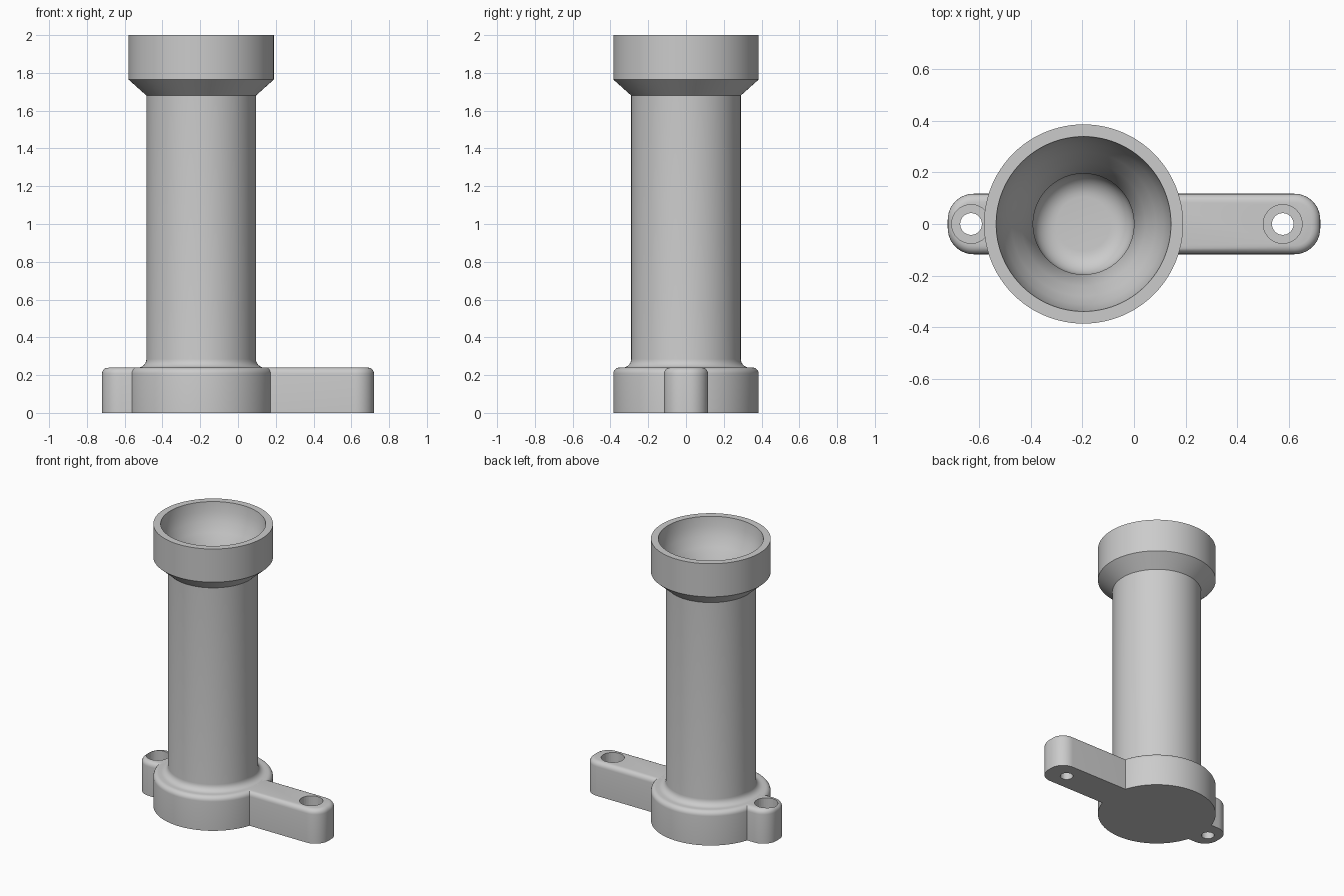
import bpy, bmesh, math
from mathutils import Vector, Matrix

if "Cube" in bpy.data.objects:
    bpy.data.objects.remove(bpy.data.objects["Cube"])

AXIS_X = -0.195
BASE_H = 0.24
EAR_HALF = 0.117
END_X = 0.72

grey = bpy.data.materials.new("light grey")
grey.use_nodes = True
colour = (0.6, 0.6, 0.6, 1)
grey.diffuse_color = colour
grey.node_tree.nodes["Principled BSDF"].inputs["Base Color"].default_value = colour


def finish(bm, name):
    bmesh.ops.recalc_face_normals(bm, faces=bm.faces)
    mesh = bpy.data.meshes.new(name)
    bm.to_mesh(mesh)
    bm.free()
    obj = bpy.data.objects.new(name, mesh)
    bpy.context.collection.objects.link(obj)
    mesh.materials.append(grey)
    return obj


def arc(cx, cz, r, start, end, n=6):
    """Points on a circular arc, angles in degrees."""
    angles = [math.radians(start + (end - start) * i / n) for i in range(n + 1)]
    return [(cx + r * math.cos(a), cz + r * math.sin(a)) for a in angles]


def lathe(name, profile, x, steps=96):
    """Revolve (radius, height) points about a vertical axis at x."""
    bm = bmesh.new()
    verts = [bm.verts.new((r, 0, z)) for r, z in profile]
    edges = [bm.edges.new(pair) for pair in zip(verts, verts[1:])]
    bmesh.ops.spin(bm, geom=verts + edges, cent=(0, 0, 0), axis=(0, 0, 1),
                   angle=math.tau, steps=steps, use_duplicate=False)
    bmesh.ops.remove_doubles(bm, verts=bm.verts, dist=1e-4)
    bmesh.ops.transform(bm, matrix=Matrix.Translation((x, 0, 0)), verts=bm.verts)
    return finish(bm, name)


def ear(name, inner, side):
    """Mounting bar with a rounded outer end and softened top edges."""
    r = 0.1
    cx, cy = END_X - r, EAR_HALF - r
    outline = ([(inner, -EAR_HALF)] + arc(cx, -cy, r, -90, 0, 10)
               + arc(cx, cy, r, 0, 90, 10) + [(inner, EAR_HALF)])
    bm = bmesh.new()
    base = bm.faces.new([bm.verts.new((side * x, y, 0)) for x, y in outline])
    grown = bmesh.ops.extrude_face_region(bm, geom=[base])["geom"]
    top = [v for v in grown if isinstance(v, bmesh.types.BMVert)]
    bmesh.ops.translate(bm, vec=Vector((0, 0, BASE_H)), verts=top)
    rim = [e for e in bm.edges if all(v.co.z > BASE_H / 2 for v in e.verts)]
    bmesh.ops.bevel(bm, geom=rim, offset=0.033, segments=5, profile=0.5,
                    affect='EDGES', clamp_overlap=True)
    return finish(bm, name)


def cut(target, cutter):
    mod = target.modifiers.new("screw hole", 'BOOLEAN')
    mod.operation = 'DIFFERENCE'
    mod.solver = 'EXACT'
    mod.object = cutter


# Round base, tube, flared cup and inner bore in one revolved profile
outside = ([(0, 0), (0.385, 0)] + arc(0.352, 0.207, 0.033, 0, 90)
           + arc(0.335, 0.285, 0.045, 270, 180)
           + [(0.29, 1.68), (0.385, 1.765), (0.385, 2.0), (0.338, 2.0)])
funnel = [(0.195 + 0.143 * math.cos(t * math.pi / 2), 2.0 - 0.32 * t)
          for t in (0.2, 0.4, 0.6, 0.8)]
inside = [(0.195, 1.62)] + arc(0.105, 0.2, 0.09, 0, -90, 8) + [(0, 0.11)]
tube = lathe("tube_body", outside + funnel + inside, AXIS_X)

# Short ear on the right, long ear on the left
short_ear = ear("short_ear", 0.45, -1)
long_ear = ear("long_ear", 0.08, 1)

# Stepped screw holes
hole = [(0, -0.1), (0.042, -0.1), (0.042, 0.12), (0.075, 0.12), (0.075, 0.4), (0, 0.4)]
for name, x, targets in (("short_ear_hole", -0.63, (short_ear, tube)),
                         ("long_ear_hole", 0.575, (long_ear,))):
    cutter = lathe(name, hole, x, 40)
    cutter.hide_render = True
    cutter.hide_viewport = True
    for target in targets:
        cut(target, cutter)

# Smooth curved faces, sharp corners
bpy.ops.object.select_all(action='DESELECT')
for obj in (tube, short_ear, long_ear):
    obj.select_set(True)
bpy.context.view_layer.objects.active = tube
bpy.ops.object.shade_smooth_by_angle(angle=math.radians(30))
